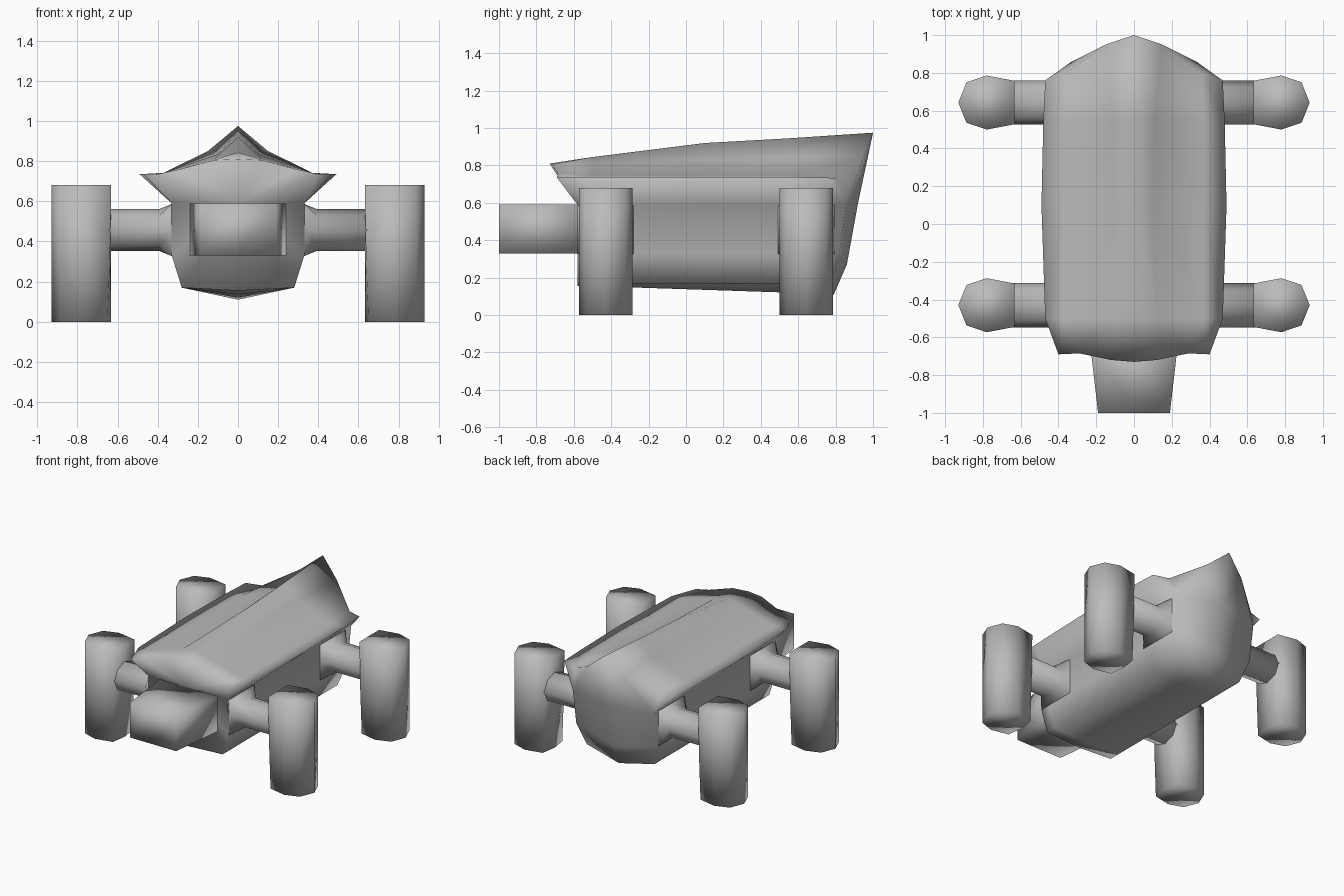
import bpy
import bmesh
from math import pi, cos, sin

default = bpy.data.objects.get("Cube")
if default:
    bpy.data.objects.remove(default, do_unlink=True)

grey = bpy.data.materials.new("plain grey")
grey.use_nodes = True
colour = (0.5, 0.5, 0.5, 1)
grey.diffuse_color = colour
grey.node_tree.nodes["Principled BSDF"].inputs["Base Color"].default_value = colour


def finish(bm, name):
    """Turn a bmesh into a smooth grey object."""
    bmesh.ops.recalc_face_normals(bm, faces=bm.faces[:])
    for face in bm.faces:
        face.smooth = True
    mesh = bpy.data.meshes.new(name)
    bm.to_mesh(mesh)
    bm.free()
    mesh.materials.append(grey)
    obj = bpy.data.objects.new(name, mesh)
    bpy.context.collection.objects.link(obj)


def bridge(bm, a, b, closed=False):
    """Join two rows of vertices with quads."""
    n = len(a)
    for i in range(n if closed else n - 1):
        j = (i + 1) % n
        bm.faces.new((a[i], a[j], b[j], b[i]))


def section(y, rim, keel, shoulder_x, shoulder_z, top):
    """Half cross-section from the keel, round the rim, to the ridge."""
    return [(0, y, keel), (0.28, y, 0.17), (0.33, y, 0.33), (0.33, y, 0.59),
            (rim, y, 0.735), (0.37, y, 0.742),
            (shoulder_x, y, shoulder_z), (0, y, top)]


# Body and shell: one lofted half, closed at both ends, then mirrored
front_end = [(0, -0.58, 0.155), (0.28, -0.58, 0.17), (0.33, -0.58, 0.33),
             (0.33, -0.58, 0.59), (0.40, -0.69, 0.735), (0.29, -0.685, 0.76),
             (0.12, -0.72, 0.805), (0, -0.73, 0.81)]
back_end = [(0, 0.79, 0.11), (0.28, 0.77, 0.17), (0.33, 0.82, 0.33),
            (0.33, 0.86, 0.59), (0.47, 0.76, 0.735), (0.36, 0.80, 0.73),
            (0.15, 0.95, 0.85), (0, 1.0, 0.975)]
stations = [front_end,
            section(-0.5, 0.47, 0.155, 0.12, 0.81, 0.845),
            section(0.1, 0.49, 0.135, 0.10, 0.835, 0.92),
            section(0.55, 0.48, 0.12, 0.11, 0.845, 0.945),
            back_end]

bm = bmesh.new()
rows = [[bm.verts.new(p) for p in pts] for pts in stations]
for a, b in zip(rows, rows[1:]):
    bridge(bm, a, b)

hub = bm.verts.new((0, -0.58, 0.59))
for a, b in zip(rows[0], rows[0][1:]):
    bm.faces.new((a, b, hub))

# Rear cap, with the rim left as a spike at each side
low, high = bm.verts.new((0, 0.86, 0.27)), bm.verts.new((0, 0.92, 0.6))
r = rows[-1]
for face in ((r[0], r[1], low), (r[1], r[2], low), (r[2], r[3], high, low),
             (r[3], r[4], r[5]), (r[3], r[5], r[6]), (r[3], r[6], high),
             (r[6], r[7], high)):
    bm.faces.new(face)
bmesh.ops.mirror(bm, geom=bm.verts[:] + bm.edges[:] + bm.faces[:],
                 axis='X', merge_dist=0.001)
finish(bm, "body_and_shell")

# Head: tapered box
bm = bmesh.new()
head = []
for y, half in ((-1.0, 0.19), (-0.57, 0.24)):
    head.append([bm.verts.new((x, y, z)) for x, z in
                 ((-half, 0.33), (0, 0.33), (half, 0.33),
                  (half, 0.59), (0, 0.59), (-half, 0.59))])
bridge(bm, head[0], head[1], closed=True)
for ring in head:
    bm.faces.new((ring[0], ring[1], ring[4], ring[5]))
    bm.faces.new((ring[1], ring[2], ring[3], ring[4]))
finish(bm, "head")


def arm(name, side, y):
    """Eight-sided arm that flares into a square root at the body."""
    bm = bmesh.new()
    rings = []
    for x, ry, rz, square in ((0.31, 0.15, 0.13, True), (0.33, 0.15, 0.13, True),
                              (0.39, 0.117, 0.105, False),
                              (0.645, 0.117, 0.105, False)):
        ring = []
        for k in range(8):
            c, s = cos(k * pi / 4), sin(k * pi / 4)
            grow = 1 / max(abs(c), abs(s)) if square else 1
            ring.append(bm.verts.new((side * x, y + ry * c * grow,
                                      0.457 + rz * s * grow)))
        rings.append(ring)
    for a, b in zip(rings, rings[1:]):
        bridge(bm, a, b, closed=True)
    bm.faces.new(rings[0])
    bm.faces.new(rings[-1])
    finish(bm, name)


def leg(name, side, y):
    """Eight-sided column whose inner corners are drawn out to the arm."""
    bm = bmesh.new()
    rings = []
    for z, inner in ((0, 0.65), (0.35, 0.637), (0.68, 0.632)):
        outline = ((0.93, 0), (0.887, 0.107), (0.78, 0.143), (inner, 0.115),
                   (0.632, 0), (inner, -0.115), (0.78, -0.143), (0.887, -0.107))
        rings.append([bm.verts.new((side * px, y + py, z)) for px, py in outline])
    for a, b in zip(rings, rings[1:]):
        bridge(bm, a, b, closed=True)
    for ring in (rings[0], rings[-1]):
        bm.faces.new(ring)
    finish(bm, name)


for end, y in (("front", -0.43), ("back", 0.643)):
    for word, side in (("left", 1), ("right", -1)):
        arm(f"{end}_{word}_arm", side, y)
        leg(f"{end}_{word}_leg", side, y)
